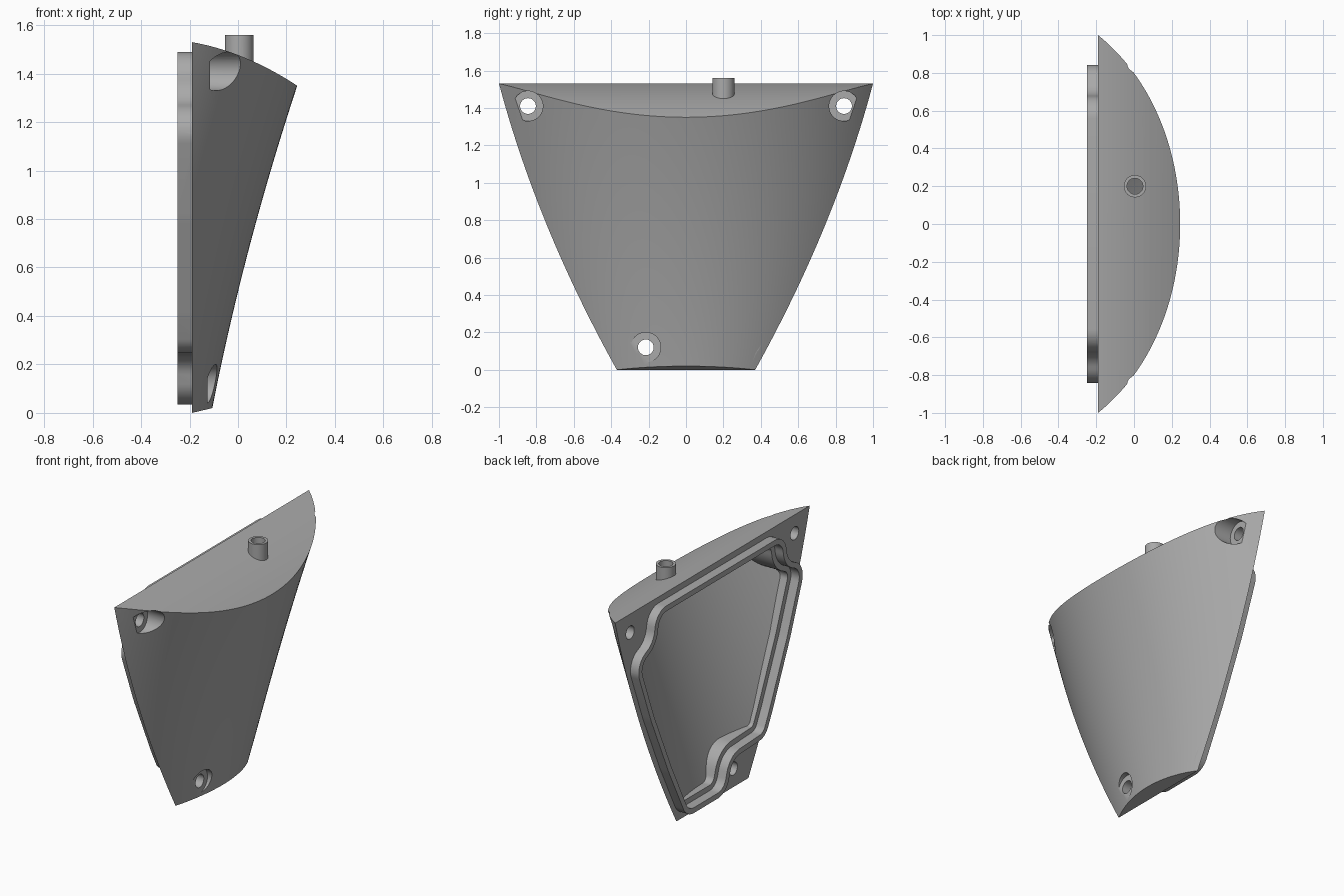
import bpy, bmesh, math
from mathutils import Vector, Matrix

cube = bpy.data.objects.get("Cube")
if cube:
    bpy.data.objects.remove(cube)

BACK = -0.19          # plane of the flat mounting flange
WALL = 0.05
grey = bpy.data.materials.new("plain_grey")
grey.use_nodes = True
grey.diffuse_color = (0.4, 0.4, 0.4, 1)
grey.node_tree.nodes["Principled BSDF"].inputs["Base Color"].default_value = (0.4, 0.4, 0.4, 1)


def half_width(z):
    return 0.37 + 0.557 * z - 0.095 * z * z


def bulge(z):
    return -0.11 + 0.195 * z + 0.05 * z * z


def top_height(x):
    t = max(0, x - BACK)
    return 1.53 - 0.174 * t - 0.552 * t * t


def make_object(name, bm):
    bmesh.ops.recalc_face_normals(bm, faces=bm.faces)
    mesh = bpy.data.meshes.new(name)
    bm.to_mesh(mesh)
    bm.free()
    mesh.materials.append(grey)
    obj = bpy.data.objects.new(name, mesh)
    bpy.context.collection.objects.link(obj)
    return obj


def loft(name, rings):
    """Closed solid through rings of equal length."""
    bm = bmesh.new()
    loops = [[bm.verts.new(p) for p in ring] for ring in rings]
    n = len(loops[0])
    for a, b in zip(loops, loops[1:]):
        for i in range(n):
            j = (i + 1) % n
            bm.faces.new((a[i], a[j], b[j], b[i]))
    bm.faces.new(loops[0])
    bm.faces.new(loops[-1])
    return make_object(name, bm)


def cylinder(name, centre, radius, start, end, axis):
    x, y, z = centre
    bm = bmesh.new()
    bmesh.ops.create_cone(bm, cap_ends=True, segments=48, radius1=radius,
                          radius2=radius, depth=end - start)
    mid = (start + end) / 2
    if axis == "X":
        m = Matrix.Translation((mid, y, z)) @ Matrix.Rotation(math.pi / 2, 4, "Y")
    else:
        m = Matrix.Translation((x, y, mid))
    bm.transform(m)
    return make_object(name, bm)


def combine(target, other, operation):
    """Apply a boolean and discard the helper."""
    mod = target.modifiers.new("boolean", "BOOLEAN")
    mod.object, mod.operation, mod.solver = other, operation, "EXACT"
    bpy.context.view_layer.update()
    deps = bpy.context.evaluated_depsgraph_get()
    mesh = bpy.data.meshes.new_from_object(target.evaluated_get(deps))
    target.modifiers.clear()
    target.data = mesh
    bpy.data.objects.remove(other)


def curved_solid(name, inset, back):
    """Bowed cone section, trimmed by the sloping top and bottom."""
    rings, steps = [], 64
    for k in range(29):
        z = -0.1 + 1.75 * k / 28
        w, front = half_width(z) - inset, bulge(z) - inset
        sag = front - BACK
        r = (w * w + sag * sag) / (2 * sag) if sag > 0.01 else 50
        a = math.asin(min(1, w / r))
        ring = []
        for i in range(steps + 1):
            t = a * (2 * i / steps - 1)
            ring.append((front - r + r * math.cos(t), r * math.sin(t), z))
        if back < BACK:
            ring = [(back, -w, z)] + ring + [(back, w, z)]
        rings.append(ring)
    solid = loft(name, rings)
    xs = [-0.35, BACK] + [BACK + 0.03 * i for i in range(1, 20)]
    profile = [(x, top_height(x) - inset) for x in xs]
    profile += [(x, 0.235 * max(0, x - BACK) + inset) for x in reversed(xs)]
    trim = loft("trim", [[(x, y, z) for x, z in profile] for y in (-1.2, 1.2)])
    combine(solid, trim, "INTERSECT")
    return solid


# Seal outline (y, z, corner radius), counter-clockwise, stepping round the screws
SEAL = [(0.35, 0.035, 0.12), (0.535, 0.4, 0.8), (0.715, 0.8, 0.9), (0.875, 1.22, 0.12),
        (0.69, 1.3, 0.13), (0.66, 1.49, 0.12), (-0.66, 1.49, 0.12), (-0.69, 1.3, 0.13),
        (-0.875, 1.22, 0.12), (-0.715, 0.8, 0.9), (-0.535, 0.4, 0.8), (-0.46, 0.25, 0.1),
        (-0.12, 0.235, 0.11), (-0.06, 0.035, 0.12)]


def seal_outline(d):
    """Inset the outline by d and round its corners."""
    n = len(SEAL)
    pts = [Vector(p[:2]) for p in SEAL]
    corners = []
    for i in range(n):
        u = (pts[i] - pts[i - 1]).normalized()
        v = (pts[(i + 1) % n] - pts[i]).normalized()
        nu, nv = Vector((-u.y, u.x)), Vector((-v.y, v.x))
        corners.append((pts[i] + (nu + nv) * d / (1 + nu.dot(nv)), u, v))
    out = []
    for (p, u, v), (_, _, r) in zip(corners, SEAL):
        turn = math.atan2(u.x * v.y - u.y * v.x, u.dot(v))
        side = math.copysign(1, turn)
        r = max(0.03, r - side * d)
        start = p - u * r * math.tan(abs(turn) / 2)
        normal = Vector((-u.y, u.x)) * side
        for k in range(11):
            t = abs(turn) * k / 10
            out.append(start + u * r * math.sin(t) + normal * r * (1 - math.cos(t)))
    return out


def seal_prism(name, d, x0, x1):
    return loft(name, [[(x, p.x, p.y) for p in seal_outline(d)] for x in (x0, x1)])


# Shell with raised seal lip and an inner ledge
body = curved_solid("curved_cover", 0, BACK)
combine(body, seal_prism("lip", 0, -0.25, -0.17), "UNION")
combine(body, seal_prism("lip_recess", 0.035, -0.3, BACK), "DIFFERENCE")

# Hollow interior
cavity = curved_solid("cavity", WALL, -0.3)
combine(cavity, seal_prism("cavity_outline", 0.07, -0.28, 0.5), "INTERSECT")
combine(body, cavity, "DIFFERENCE")

# Screw holes with counterbores from the curved side
for y, z, floor in ((0.845, 1.41, -0.115), (-0.845, 1.41, -0.115), (-0.215, 0.12, -0.125)):
    combine(body, cylinder("hole", (0, y, z), 0.042, -0.3, 0.3, "X"), "DIFFERENCE")
    combine(body, cylinder("counterbore", (0, y, z), 0.08, floor, 0.4, "X"), "DIFFERENCE")

# Hose spigot on the top
spot = (0.005, 0.2, 0)
combine(body, cylinder("spigot", spot, 0.059, 1.44, 1.56, "Z"), "UNION")
combine(body, cylinder("spigot_bore", spot, 0.042, 1.3, 1.6, "Z"), "DIFFERENCE")

bpy.ops.object.select_all(action="DESELECT")
body.select_set(True)
bpy.context.view_layer.objects.active = body
bpy.ops.object.shade_smooth_by_angle(angle=math.radians(28))
